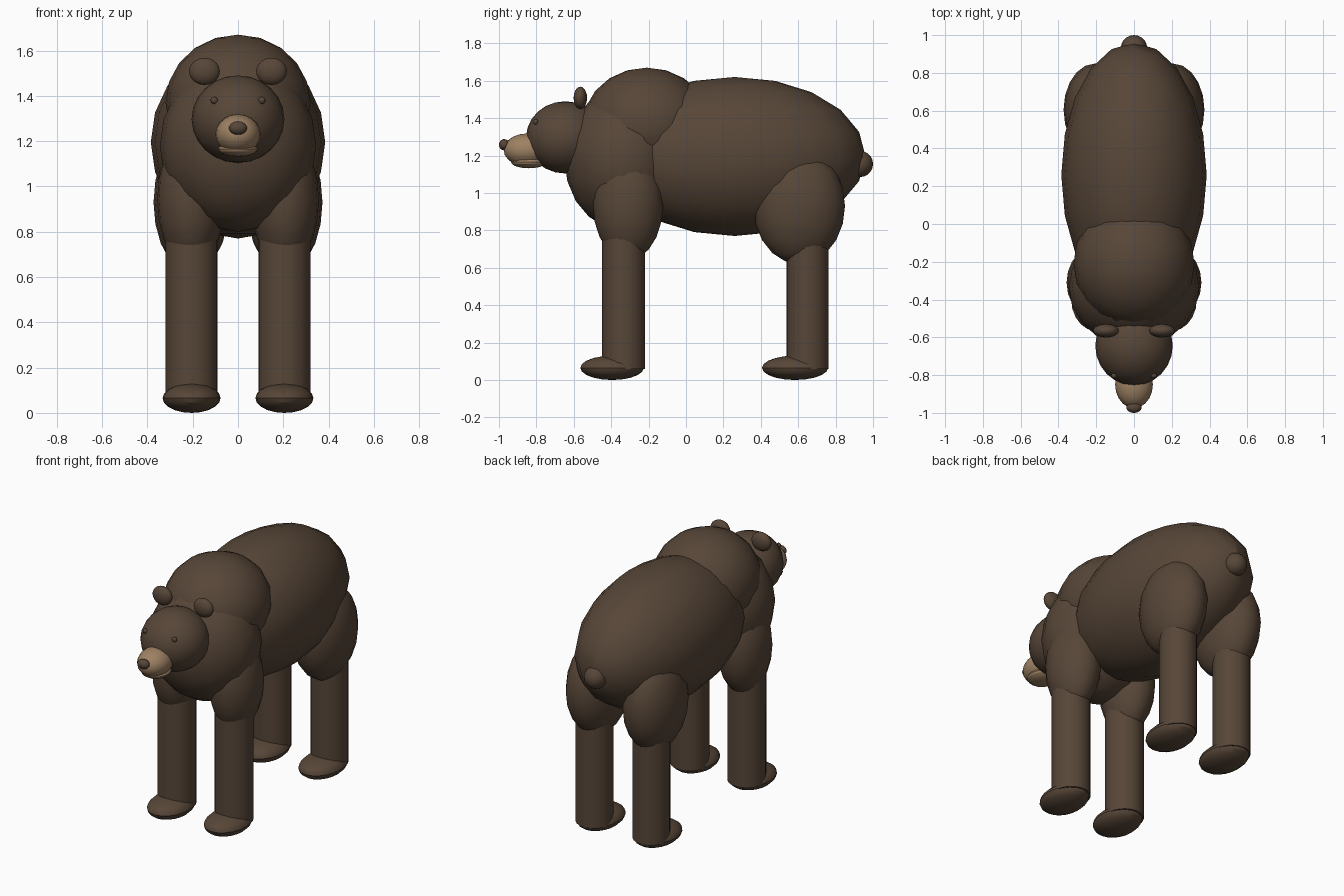
import bpy

cube = bpy.data.objects.get("Cube")
if cube:
    bpy.data.objects.remove(cube, do_unlink=True)


def material(name, color):
    m = bpy.data.materials.new(name)
    m.use_nodes = True
    m.diffuse_color = (*color, 1)
    m.node_tree.nodes["Principled BSDF"].inputs["Base Color"].default_value = (*color, 1)
    return m


fur = material("brown fur", (0.095, 0.061, 0.039))
tan = material("tan muzzle", (0.34, 0.22, 0.125))


def finish(name, mat):
    ob = bpy.context.object
    ob.name = name
    ob.data.materials.append(mat)
    bpy.ops.object.shade_smooth_by_angle()
    return ob


def ellipsoid(name, center, radii, mat=fur, segments=20):
    bpy.ops.mesh.primitive_uv_sphere_add(
        segments=segments, ring_count=segments // 2, radius=1, location=center)
    bpy.context.object.scale = radii
    bpy.ops.object.transform_apply(location=False, rotation=False, scale=True)
    return finish(name, mat)


def column(name, x, y, bottom, top, radius):
    bpy.ops.mesh.primitive_cylinder_add(
        vertices=20, radius=radius, depth=top - bottom, location=(x, y, (top + bottom) / 2))
    return finish(name, fur)


# Trunk
ellipsoid("body", (0, 0.26, 1.195), (0.385, 0.70, 0.425))
ellipsoid("shoulder_hump", (0, -0.21, 1.37), (0.32, 0.34, 0.30))
ellipsoid("chest", (0, -0.333, 1.18), (0.345, 0.317, 0.38))
ellipsoid("tail", (0, 0.93, 1.155), (0.07, 0.07, 0.07))

# Head
ellipsoid("head", (0, -0.645, 1.297), (0.205, 0.21, 0.193), segments=24)
ellipsoid("muzzle", (0, -0.85, 1.23), (0.10, 0.125, 0.088), tan)
ellipsoid("lower_jaw", (0, -0.84, 1.165), (0.088, 0.095, 0.033), tan)
ellipsoid("nose", (0, -0.972, 1.258), (0.04, 0.028, 0.03))

# Paired parts: the model's left is +x
for side, s in (("left", 1), ("right", -1)):
    ellipsoid(f"{side}_ear", (s * 0.148, -0.565, 1.508), (0.068, 0.036, 0.06))
    ellipsoid(f"{side}_eye", (s * 0.105, -0.803, 1.38), (0.016, 0.014, 0.016), segments=16)

    # Front leg
    ellipsoid(f"{side}_front_upper_leg", (s * 0.207, -0.31, 0.94), (0.15, 0.188, 0.30))
    column(f"{side}_front_leg", s * 0.205, -0.333, 0.06, 0.85, 0.115)
    ellipsoid(f"{side}_front_foot", (s * 0.205, -0.395, 0.065), (0.128, 0.17, 0.065))

    # Hind leg
    ellipsoid(f"{side}_thigh", (s * 0.205, 0.605, 0.93), (0.168, 0.245, 0.31))
    column(f"{side}_hind_leg", s * 0.205, 0.65, 0.06, 0.85, 0.112)
    ellipsoid(f"{side}_hind_foot", (s * 0.205, 0.583, 0.065), (0.128, 0.177, 0.065))
